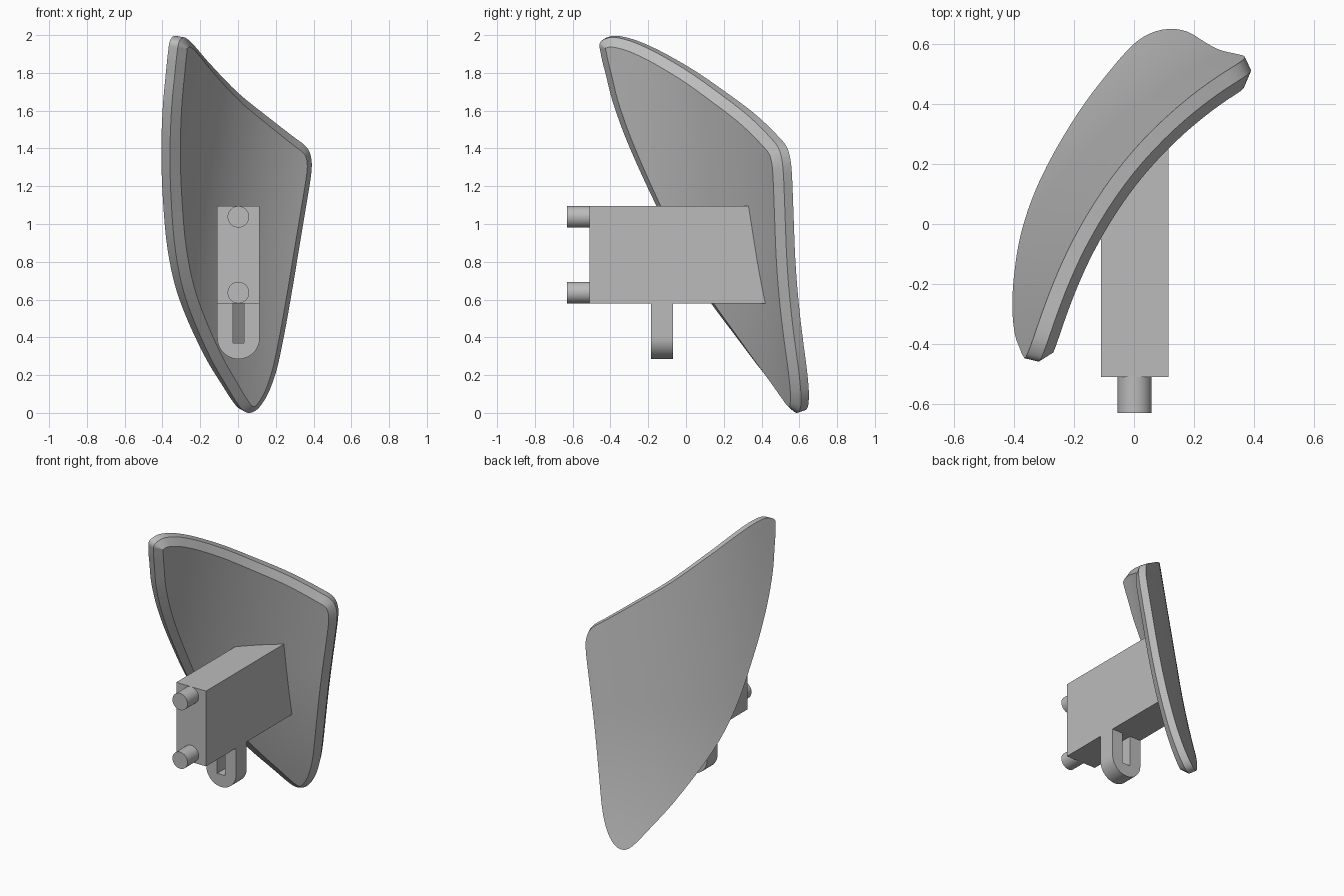
import bpy, bmesh, math
from mathutils import Vector

if "Cube" in bpy.data.objects:
    bpy.data.objects.remove(bpy.data.objects["Cube"])

grey = bpy.data.materials.new("plain_grey")
grey.diffuse_color = (0.5, 0.5, 0.5, 1)
grey.use_nodes = True
grey.node_tree.nodes["Principled BSDF"].inputs["Base Color"].default_value = grey.diffuse_color


def finish(name, bm, smooth=True):
    bmesh.ops.recalc_face_normals(bm, faces=bm.faces)
    me = bpy.data.meshes.new(name)
    bm.to_mesh(me)
    bm.free()
    ob = bpy.data.objects.new(name, me)
    bpy.context.collection.objects.link(ob)
    me.materials.append(grey)
    if smooth:
        bpy.ops.object.select_all(action='DESELECT')
        ob.select_set(True)
        bpy.context.view_layer.objects.active = ob
        bpy.ops.object.shade_smooth_by_angle(angle=math.radians(28))
    return ob


# Leaning cylinder on which the plate lies; off = distance behind the front skin
def surf(x, z, off):
    u = x - 0.17 * z
    r = 1.48 + off
    y = -0.82 + math.sqrt(max(0.0, r * r - (0.81 - u) ** 2)) - 0.035 * z
    return y + 0.085 * (max(0.0, 0.9 - z) / 0.9) ** 2


def point(x, z, off):
    return Vector((x, surf(x, z, off), z))


def normal(x, z, off):
    e = 0.002
    dx = (surf(x + e, z, off) - surf(x - e, z, off)) / (2 * e)
    dz = (surf(x, z + e, off) - surf(x, z - e, off)) / (2 * e)
    return Vector((-dx, 1, -dz)).normalized()


# Rounded triangular outline (x, z), smoothed with a closed spline
key = [(0.055, 0.0), (0.09, 0.01), (0.125, 0.045), (0.165, 0.115), (0.205, 0.23),
       (0.24, 0.39), (0.28, 0.61), (0.335, 0.94), (0.375, 1.18), (0.388, 1.27),
       (0.39, 1.33), (0.377, 1.385), (0.35, 1.42), (0.30, 1.457), (0.167, 1.56),
       (0.0, 1.695), (-0.15, 1.85), (-0.225, 1.937), (-0.262, 1.975), (-0.29, 1.988),
       (-0.312, 1.965), (-0.322, 1.91), (-0.334, 1.8), (-0.351, 1.62), (-0.36, 1.4),
       (-0.355, 1.15), (-0.33, 0.85), (-0.275, 0.6), (-0.15, 0.3), (-0.035, 0.1),
       (0.0, 0.045), (0.027, 0.013)]


def spline(pts, steps):
    pts = [Vector(p) for p in pts]
    n, out = len(pts), []
    for i in range(n):
        a, b, c, d = (pts[(i + k) % n] for k in (-1, 0, 1, 2))
        span = (c - b).length
        # tangents weighted by span keep uneven spacing smooth
        m1 = (c - a) * span / (span + (b - a).length)
        m2 = (d - b) * span / (span + (d - c).length)
        for j in range(steps):
            t = j / steps
            out.append((2*t**3 - 3*t*t + 1) * b + (t**3 - 2*t*t + t) * m1
                       + (3*t*t - 2*t**3) * c + (t**3 - t*t) * m2)
    return out


outline = spline(key, 5)
N = len(outline)
FRONT, RIM, BACK = 0.0, 0.04, 0.09
centre = Vector((0.0, 1.0))
rim = [point(p.x, p.y, RIM) for p in outline]
front2d, back2d = [], []
for i, p in enumerate(rim):
    n = normal(p.x, p.z, RIM)
    t = (rim[(i + 3) % N] - rim[i - 3]).normalized()
    inward = n.cross(t)
    if inward.dot(point(centre.x, centre.y, RIM) - p) < 0:
        inward = -inward
    f = p - n * (RIM - FRONT) + inward * 0.045
    b = p + n * (BACK - RIM)
    front2d.append(Vector((f.x, f.z)))
    back2d.append(Vector((b.x, b.z)))

# Curved plate: front skin rings, chamfer, side wall, back skin rings
bm = bmesh.new()
RINGS = 14


def rings(loop, off):
    return [[bm.verts.new(point(*(centre + (q - centre) * k / RINGS), off)) for q in loop]
            for k in range(1, RINGS + 1)]


front = rings(front2d, FRONT)
back = rings(back2d, BACK)
stack = front + [[bm.verts.new(p) for p in rim]] + back[::-1]
for a, b in zip(stack, stack[1:]):
    for i in range(N):
        j = (i + 1) % N
        bm.faces.new((a[i], a[j], b[j], b[i]))
for loop, off in ((front[0], FRONT), (back[0], BACK)):
    c = bm.verts.new(point(centre.x, centre.y, off))
    for i in range(N):
        bm.faces.new((c, loop[i], loop[(i + 1) % N]))
finish("curved_plate", bm)

# Mounting block, its far end sunk into the plate
X0, X1, Y0, Z0, Z1 = -0.11, 0.115, -0.51, 0.58, 1.095
bm = bmesh.new()
corners = [(X0, Z0), (X1, Z0), (X1, Z1), (X0, Z1)]
near = [bm.verts.new((x, Y0, z)) for x, z in corners]
far = [bm.verts.new((x, surf(x, z, 0.02), z)) for x, z in corners]
bm.faces.new(near)
bm.faces.new(far[::-1])
for i in range(4):
    j = (i + 1) % 4
    bm.faces.new((near[i], far[i], far[j], near[j]))
block = finish("mounting_block", bm, False)


def rod(name, z, r, y0, y1):
    bm = bmesh.new()
    bmesh.ops.create_cone(bm, cap_ends=True, segments=40, radius1=r, radius2=r, depth=y1 - y0)
    for v in bm.verts:
        v.co = (v.co.x + 0.002, (y0 + y1) / 2 + v.co.z, z + v.co.y)
    return finish(name, bm)


# Two pegs and the socket hole between them
rod("upper_peg", 1.038, 0.057, -0.63, -0.50)
rod("lower_peg", 0.637, 0.057, -0.63, -0.50)
cutter = rod("socket_cutter", 0.838, 0.047, -0.60, -0.25)
cutter.hide_render = True
cutter.hide_viewport = True
cut = block.modifiers.new("socket", 'BOOLEAN')
cut.object = cutter
cut.solver = 'EXACT'

# Slotted lug hanging under the block
bm = bmesh.new()
R, mid = (X1 - X0) / 2, (X0 + X1) / 2
arc = [(mid + R * math.cos(a), 0.285 + R + R * math.sin(a))
       for a in (math.pi + math.pi * k / 24 for k in range(25))]
slot = [(mid + 0.03, 0.585), (mid + 0.03, 0.37), (mid - 0.03, 0.37), (mid - 0.03, 0.585)]
profile = [(X0, 0.585)] + arc + [(X1, 0.585)] + slot
face = bm.faces.new([bm.verts.new((x, -0.185, z)) for x, z in profile])
ext = bmesh.ops.extrude_face_region(bm, geom=[face], use_keep_orig=True)
for v in (g for g in ext['geom'] if isinstance(g, bmesh.types.BMVert)):
    v.co.y = -0.07
finish("slotted_lug", bm)
